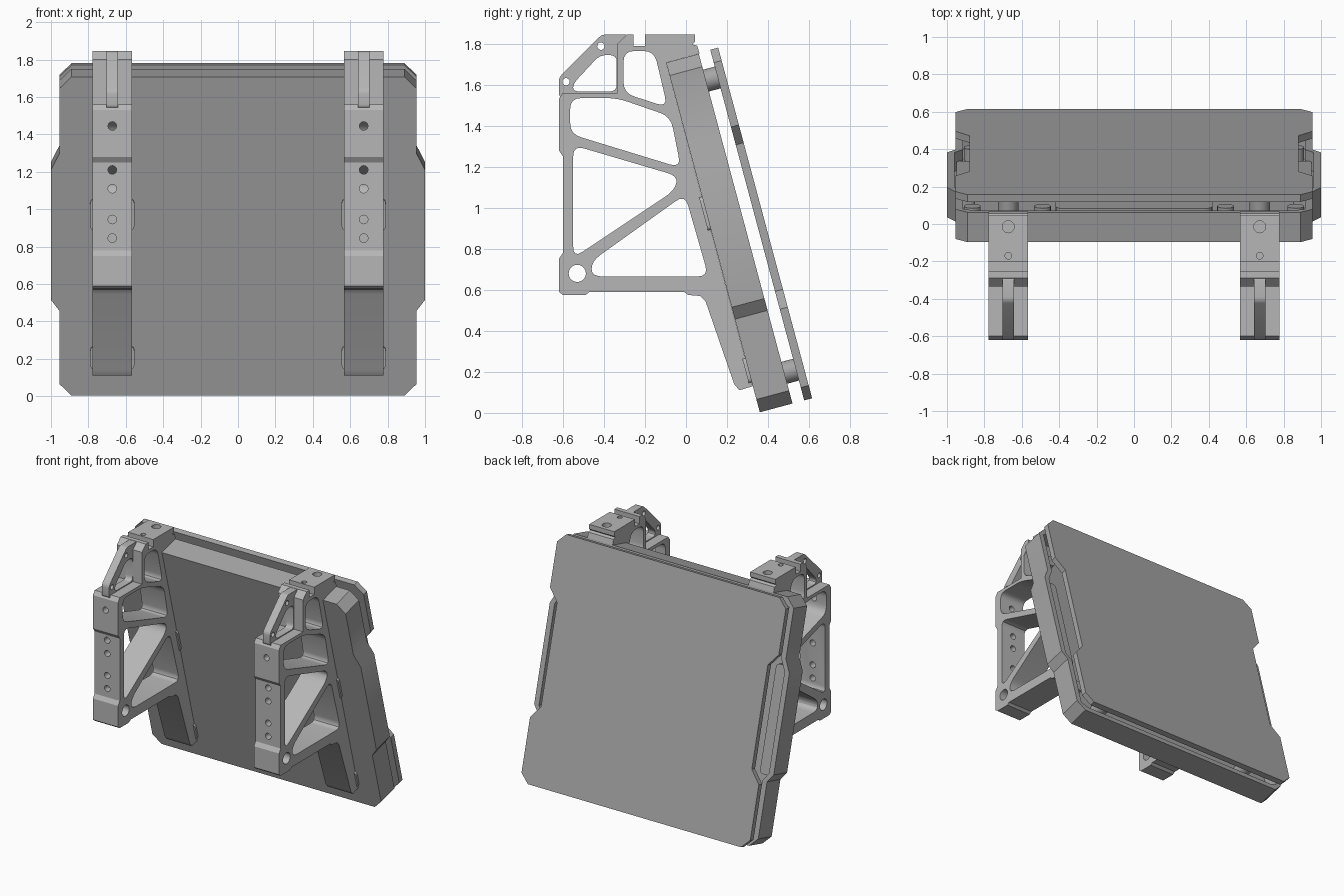
import bpy, bmesh, math
from mathutils import Matrix, Vector

if "Cube" in bpy.data.objects:
    bpy.data.objects.remove(bpy.data.objects["Cube"])
scene = bpy.context.scene


def material(name, v):
    m = bpy.data.materials.new(name)
    m.use_nodes = True
    m.diffuse_color = (v, v, v, 1)
    m.node_tree.nodes["Principled BSDF"].inputs["Base Color"].default_value = (v, v, v, 1)
    return m


BRACKET = material("light grey", 0.47)
PANEL = material("mid grey", 0.38)

# Side frame: profile (y, z), extruded along x
SIDE = Matrix(((0, 0, 1, 0), (1, 0, 0, 0), (0, 1, 0, 0), (0, 0, 0, 1)))
# Panel frame: (across, up the panel, out of the back), leaning by 15 degrees
s, c = math.sin(math.radians(15)), math.cos(math.radians(15))
LEAN = Matrix(((-1, 0, 0, 0), (0, -s, c, 0.36), (0, c, s, 0.003), (0, 0, 0, 1)))


def rounded(pts, r, steps=4):
    out = []
    for i, p in enumerate(pts):
        p = Vector(p)
        a, b = Vector(pts[i - 1]) - p, Vector(pts[(i + 1) % len(pts)]) - p
        a *= min(r / a.length, 0.48)
        b *= min(r / b.length, 0.48)
        for k in range(steps + 1):
            t = k / steps
            out.append(p + a * (1 - t) ** 2 + b * t ** 2)
    return out


def circle(x, y, r, n=20):
    return [(x + r * math.cos(2 * math.pi * k / n), y + r * math.sin(2 * math.pi * k / n))
            for k in range(n)]


def rect(x0, y0, x1, y1):
    return [(x0, y0), (x1, y0), (x1, y1), (x0, y1)]


def prism(name, loops, d0, d1, frame, mat):
    """Extrude filled outlines (inner loops become holes) from depth d0 to d1."""
    cu = bpy.data.curves.new(name, "CURVE")
    cu.dimensions, cu.fill_mode, cu.extrude = "2D", "BOTH", (d1 - d0) / 2
    for loop in loops:
        sp = cu.splines.new("POLY")
        sp.points.add(len(loop) - 1)
        for pt, co in zip(sp.points, loop):
            pt.co = (co[0], co[1], 0, 1)
        sp.use_cyclic_u = True
    tmp = bpy.data.objects.new(name, cu)
    scene.collection.objects.link(tmp)
    me = bpy.data.meshes.new_from_object(tmp.evaluated_get(bpy.context.evaluated_depsgraph_get()))
    bpy.data.objects.remove(tmp)
    bm = bmesh.new()
    bm.from_mesh(me)
    bmesh.ops.remove_doubles(bm, verts=bm.verts, dist=1e-4)
    bm.transform(frame @ Matrix.Translation((0, 0, (d0 + d1) / 2)))
    bmesh.ops.recalc_face_normals(bm, faces=bm.faces)
    bm.to_mesh(me)
    bm.free()
    me.materials.clear()
    me.materials.append(mat)
    ob = bpy.data.objects.new(name, me)
    scene.collection.objects.link(ob)
    return ob


def cut(ob, cutter):
    mod = ob.modifiers.new("cut", "BOOLEAN")
    mod.operation, mod.solver, mod.object = "DIFFERENCE", "EXACT", cutter
    bpy.context.view_layer.objects.active = ob
    bpy.ops.object.modifier_apply(modifier=mod.name)
    bpy.data.objects.remove(cutter)


def mirrored(half):
    return half + [(-x, u) for x, u in reversed(half)]


# ---- Tray: floor, rim, bosses and inner board
W, H = 0.955, 1.765
half = [(W - .065, 0), (W, .065), (W, .47), (1, .53), (1, 1.25), (W, 1.34),
        (W, H - .065), (W - .065, H)]
outer = mirrored(half)
inner = mirrored([(x - .04, min(max(u, .04), H - .04)) for x, u in half])
holes = [(x * k, u) for x in (.865, .49) for k in (-1, 1) for u in (.28, 1.495)]
ear_bolts = [(x, u) for x in (-.93, .93) for u in (.53, 1.255)]

floor = prism("tray_floor", [outer], 0, .06, LEAN, PANEL)
cut(floor, prism("hole_cutter", [circle(x, u, .02) for x, u in holes]
                 + [circle(x, u, .034) for x, u in ear_bolts], -.02, .025, LEAN, PANEL))
prism("tray_rim", [outer, inner], .06, .165, LEAN, PANEL)
prism("tray_bosses", [circle(x, u, .045) for x, u in holes], .055, .127, LEAN, PANEL)
prism("ear_bolts", [circle(x, u, .022) for x, u in ear_bolts], .02, .035, LEAN, PANEL)
prism("ear_ledges", [rounded(rect(k * .90 - .05, .5, k * .90 + .05, 1.28), .03)
                     for k in (-1, 1)], .055, .11, LEAN, PANEL)
prism("inner_board", [rounded(rect(-.42, .25, .42, 1.52), .05)], .055, .12, LEAN, PANEL)

# ---- Cover plate with side notches, groove and countersunk screws
plate = prism("cover_plate", [mirrored([
    (W - .065, 0), (W, .065), (W, .46), (.88, .55), (.88, 1.29), (W, 1.38),
    (W, H - .06), (W - .065, H + .005)])], .224, .264, LEAN, PANEL)
screws = [(x, u) for x in (-.672, .672) for u in (.155, 1.63)]
cut(plate, prism("groove_cutter", [
    rounded(rect(-.595, .30, .595, 1.34), .09), rounded(rect(-.58, .315, .58, 1.325), .08)],
    .256, .28, LEAN, PANEL))
cut(plate, prism("inner_groove_cutter", [
    rounded(rect(-.555, .34, .555, 1.30), .06), rounded(rect(-.547, .348, .547, 1.292), .055)],
    .256, .28, LEAN, PANEL))
cut(plate, prism("screw_cutter", [circle(x, u, .06, 28) for x, u in screws], .244, .28, LEAN, PANEL))
for x, u in screws:
    prism("screw_head", [circle(x, u, .048, 24), circle(x, u, .02, 6)], .24, .26, LEAN, PANEL)
    prism("standoff", [circle(x, u, .055, 28)], .055, .23, LEAN, PANEL)

# ---- Bracket: truss profile with windows
profile = [(-.62, 1.53), (-.60, 1.56), (-.335, 1.56), (-.335, 1.80), (-.29, 1.845),
           (-.255, 1.845), (-.255, 1.79), (-.20, 1.79), (-.20, 1.845), (.045, 1.845),
           (.045, 1.81), (.03, 1.797), (.055, 1.79), (.066, 1.752), (-.097, 1.708),
           (.325, .13), (.26, .11), (.235, .14), (.095, .545), (.07, .57), (.01, .575),
           (-.01, .59), (-.47, .59), (-.49, .575), (-.60, .575), (-.62, .59),
           (-.62, .75), (-.60, .78), (-.60, 1.25), (-.62, 1.28)]
windows = [
    [(-.305, 1.765), (-.155, 1.765), (-.09, 1.49), (-.305, 1.56)],
    [(-.565, 1.535), (-.335, 1.535), (-.075, 1.445), (-.025, 1.195), (-.565, 1.36)],
    [(-.55, 1.305), (-.04, 1.155), (-.055, 1.085), (-.55, .755)],
    [(-.005, 1.065), (.11, .665), (-.46, .665), (-.46, .74)]]
WIDE = .105
bracket = prism("bracket", [profile] + [rounded(w, .055) for w in windows]
                + [circle(-.53, .68, .042)], -WIDE, WIDE, SIDE, BRACKET)
FRONT = Matrix(((1, 0, 0, 0), (0, 0, -1, 0), (0, 1, 0, 0), (0, 0, 0, 1)))
cut(bracket, prism("front_hole_cutter", [circle(0, z, .023, 16) for z in (1.445, 1.21, 1.11, .945, .845)],
                   .53, .7, FRONT, BRACKET))
cut(bracket, prism("top_hole_cutter", [circle(0, -.015, .032), circle(0, -.17, .018)],
                   1.80, 1.9, Matrix(), BRACKET))

# Narrow link in front of the bracket top
link = prism("bracket_link", [
    rounded([(-.62, 1.54), (-.62, 1.635), (-.41, 1.845), (-.28, 1.845), (-.32, 1.79), (-.32, 1.54)], .02),
    rounded([(-.55, 1.567), (-.55, 1.605), (-.42, 1.745), (-.338, 1.745), (-.338, 1.567)], .035),
    circle(-.415, 1.788, .018, 14), circle(-.585, 1.615, .018, 14)], -.03, .03, SIDE, BRACKET)

# Mounting pads between bracket and tray
pads = prism("mounting_pads", [rounded(rect(-.118, .92, .118, 1.09), .025),
                               rounded(rect(-.118, .15, .118, .275), .025)], -.015, .01, LEAN, BRACKET)

for ob in (bracket, link, pads):
    base = ob.name
    twin = ob.copy()
    scene.collection.objects.link(twin)
    ob.name, twin.name = "left_" + base, "right_" + base
    ob.location.x, twin.location.x = .672, -.672

# ---- Smooth the curved walls, keep edges sharp
bpy.ops.object.select_all(action="DESELECT")
for ob in scene.collection.objects:
    if ob.type == "MESH":
        ob.select_set(True)
        bpy.context.view_layer.objects.active = ob
bpy.ops.object.shade_smooth_by_angle(angle=math.radians(30))
